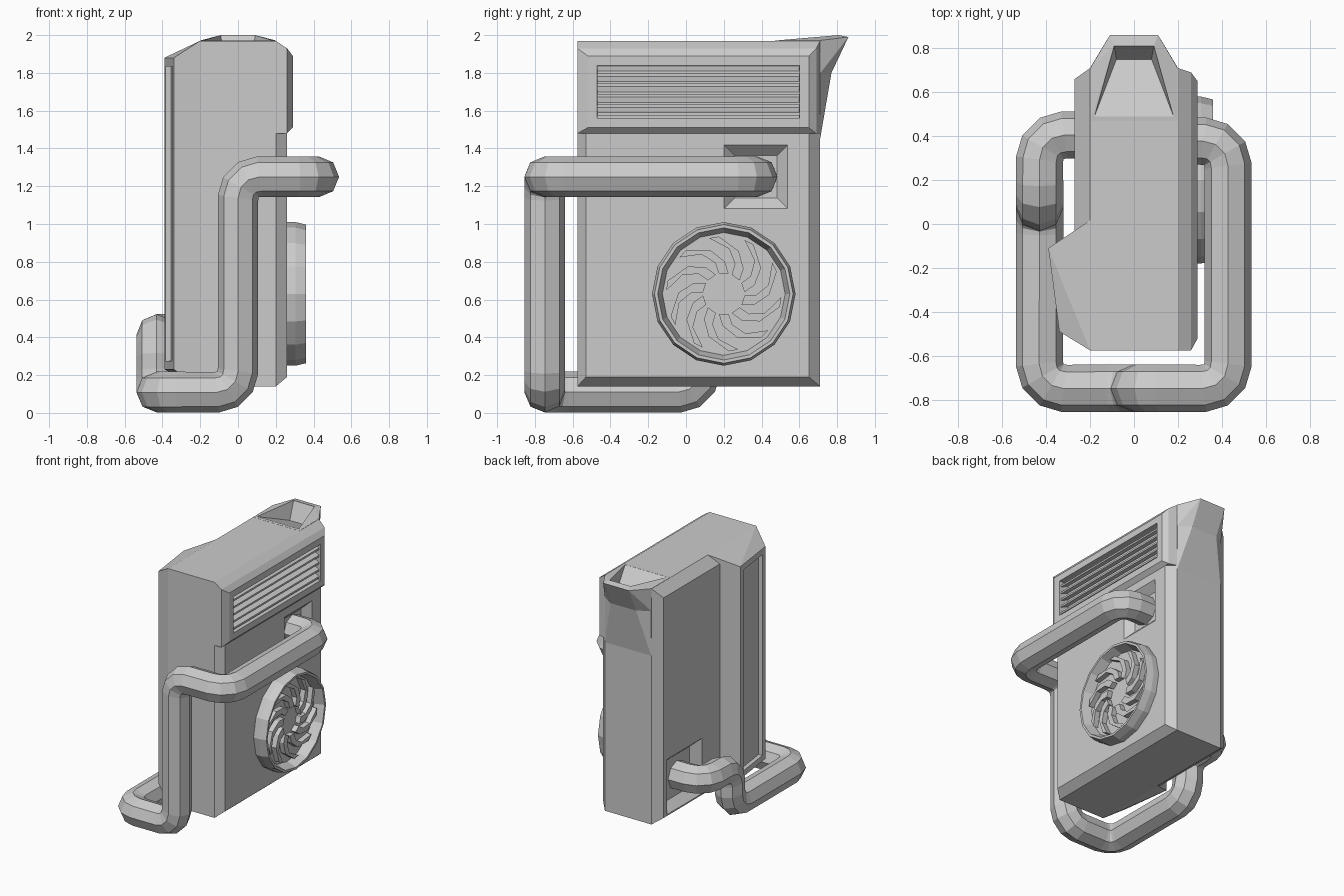
import bpy, bmesh, math
from mathutils import Vector

if "Cube" in bpy.data.objects:
    bpy.data.objects.remove(bpy.data.objects["Cube"])


def finish(name, bm):
    bmesh.ops.recalc_face_normals(bm, faces=bm.faces)
    me = bpy.data.meshes.new(name)
    bm.to_mesh(me)
    bm.free()
    ob = bpy.data.objects.new(name, me)
    bpy.context.collection.objects.link(ob)
    return ob


def hull(name, pts, inset=0, depth=0, side=1):
    """Convex solid; optionally sink a panel into the face most facing +x / -x."""
    bm = bmesh.new()
    for p in pts:
        bm.verts.new(p)
    bmesh.ops.convex_hull(bm, input=bm.verts)
    bmesh.ops.dissolve_limit(bm, angle_limit=0.01, verts=bm.verts, edges=bm.edges)
    bmesh.ops.recalc_face_normals(bm, faces=bm.faces)
    if inset:
        cap = max(bm.faces, key=lambda f: side * f.calc_center_median().x)
        bmesh.ops.inset_region(bm, faces=[cap], thickness=inset, use_even_offset=True)
        bmesh.ops.inset_region(bm, faces=[cap], thickness=0.002, depth=-depth)
    return finish(name, bm)


def rect(x, y0, y1, z0, z1):
    return [(x, y, z) for y in (y0, y1) for z in (z0, z1)]


def mirror(pts):
    return pts + [(-x, y, z) for x, y, z in pts]


def cut(ob, cutter):
    m = ob.modifiers.new("cut", 'BOOLEAN')
    m.operation, m.object, m.solver = 'DIFFERENCE', cutter, 'EXACT'
    bpy.context.view_layer.objects.active = ob
    bpy.ops.object.modifier_apply(modifier=m.name)


# Main casing: core slab plus chamfered side pads
core = hull("casing_core", rect(-.2, -.575, .71, .14, 1.97) + rect(.2, -.575, .71, .14, 1.97))
right = hull("right_side_panel", rect(.2, -.575, .71, .14, 1.49) + rect(.26, -.53, .65, .19, 1.49))
left = hull("left_side_panel", rect(-.2, -.575, .71, .14, 1.97) + rect(-.27, -.53, .66, .19, 1.9))
hull("vent_housing", rect(.2, -.575, .71, 1.48, 1.97) + rect(.26, -.575, .69, 1.48, 1.93)
     + rect(.29, -.52, .65, 1.51, 1.89), .05, .075)

# Left bulge with sunken tall panel
hull("left_bulge", rect(-.2, -.575, .017, .14, 1.97)
     + [(x, y, z) for x, y in ((-.34, -.49), (-.39, -.11)) for z in (.23, 1.88)],
     .045, .03, side=-1)

# Vent slats
for i in range(5):
    z = 1.575 + i * .055
    hull("vent_slat", [(x, y, z + dz) for y in (-.472, .602)
                       for x, dz in ((.215, .028), (.215, .042), (.278, 0), (.278, .014))])

# Sockets where the pipe enters the casing
for panel, s, x, y, z, r in ((right, 1, .26, .37, 1.25, .168), (left, -1, .27, .405, .415, .212)):
    a, b = r + .02, r - .055
    c = hull("socket_cutter", rect(s * (x + .02), y - a, y + a, z - a, z + a)
             + rect(s * .205, y - b, y + b, z - b, z + b))
    cut(panel, c)
    bpy.data.objects.remove(c)

# Rear spout: flaring lower and upper parts, with a funnel cut in the top
lower = hull("spout_lower", mirror([(.199, .71, 1.45), (.199, .6, 1.45), (.199, .6, 1.8),
                                    (.199, .712, 1.8), (.11, .71, 1.45), (.11, .77, 1.8)]))
upper = hull("spout_upper", mirror([(.199, .47, 1.971), (.199, .71, 1.972), (.09, .81, 2.0),
                                    (.11, .86, 1.99), (.11, .77, 1.8), (.199, .712, 1.8),
                                    (.199, .5, 1.8)]))
funnel = hull("funnel_cutter", mirror([(.18, .49, 1.972), (.18, .49, 2.05), (.09, .815, 2.05),
                                       (.09, .81, 1.995), (.08, .75, 1.87)]))
for ob in (core, upper):
    cut(ob, funnel)
bpy.data.objects.remove(funnel)

# Fan: sixteen-sided lathed shroud
CY, CZ = .2, .63


def polar(r, a, x):
    return (x, CY + r * math.sin(a), CZ + r * math.cos(a))


bm = bmesh.new()
profile = [(.38, .25), (.38, .305), (.367, .36), (.35, .36), (.325, .285)]
rings = [[bm.verts.new(polar(r, i * math.tau / 16, x)) for i in range(16)] for r, x in profile]
for a, b in zip(rings, rings[1:]):
    for i in range(16):
        j = (i + 1) % 16
        bm.faces.new((a[i], a[j], b[j], b[i]))
bm.faces.new(rings[-1])
bm.faces.new(rings[0])
finish("fan_shroud", bm)

# Fan: swept blades
bm = bmesh.new()
for k in range(10):
    rows = []
    for r, sweep in ((.11, 0), (.17, .12), (.24, .4), (.305, .8)):
        a, w = k * math.tau / 10 - sweep, .026 / r
        rows.append([bm.verts.new(polar(r, a + s * w, x))
                     for s, x in ((-1, .28), (-1, .325), (1, .325), (1, .28))])
    for p, q in zip(rows, rows[1:]):
        for i in range(4):
            bm.faces.new((p[i], p[(i + 1) % 4], q[(i + 1) % 4], q[i]))
    bm.faces.new(rows[0])
    bm.faces.new(rows[-1])
finish("fan_blades", bm)

# Wrap-around octagonal pipe with rounded elbows
corners = [Vector(p) for p in ((.2, .377, 1.25), (.428, .377, 1.25), (.428, -.748, 1.25),
                               (0, -.748, 1.25), (0, -.748, .11), (-.43, -.748, .11),
                               (-.43, .075, .11), (-.43, .075, .415), (-.43, .405, .415),
                               (-.2, .405, .415))]
R = .112
path = [corners[0]]
for p, c, n in zip(corners, corners[1:], corners[2:]):
    u, v = (p - c).normalized(), (n - c).normalized()
    for i in range(4):
        t = math.radians(30 * i)
        path.append(c + u * R * (1 - math.sin(t)) + v * R * (1 - math.cos(t)))
path.append(corners[-1])
cu = bpy.data.curves.new("coolant_pipe", 'CURVE')
cu.dimensions = '3D'
cu.bevel_depth = .108
cu.bevel_resolution = 2
sp = cu.splines.new('POLY')
sp.points.add(len(path) - 1)
sp.use_smooth = False
for pt, p in zip(sp.points, path):
    pt.co = (*p, 1)
bpy.context.collection.objects.link(bpy.data.objects.new("coolant_pipe", cu))
